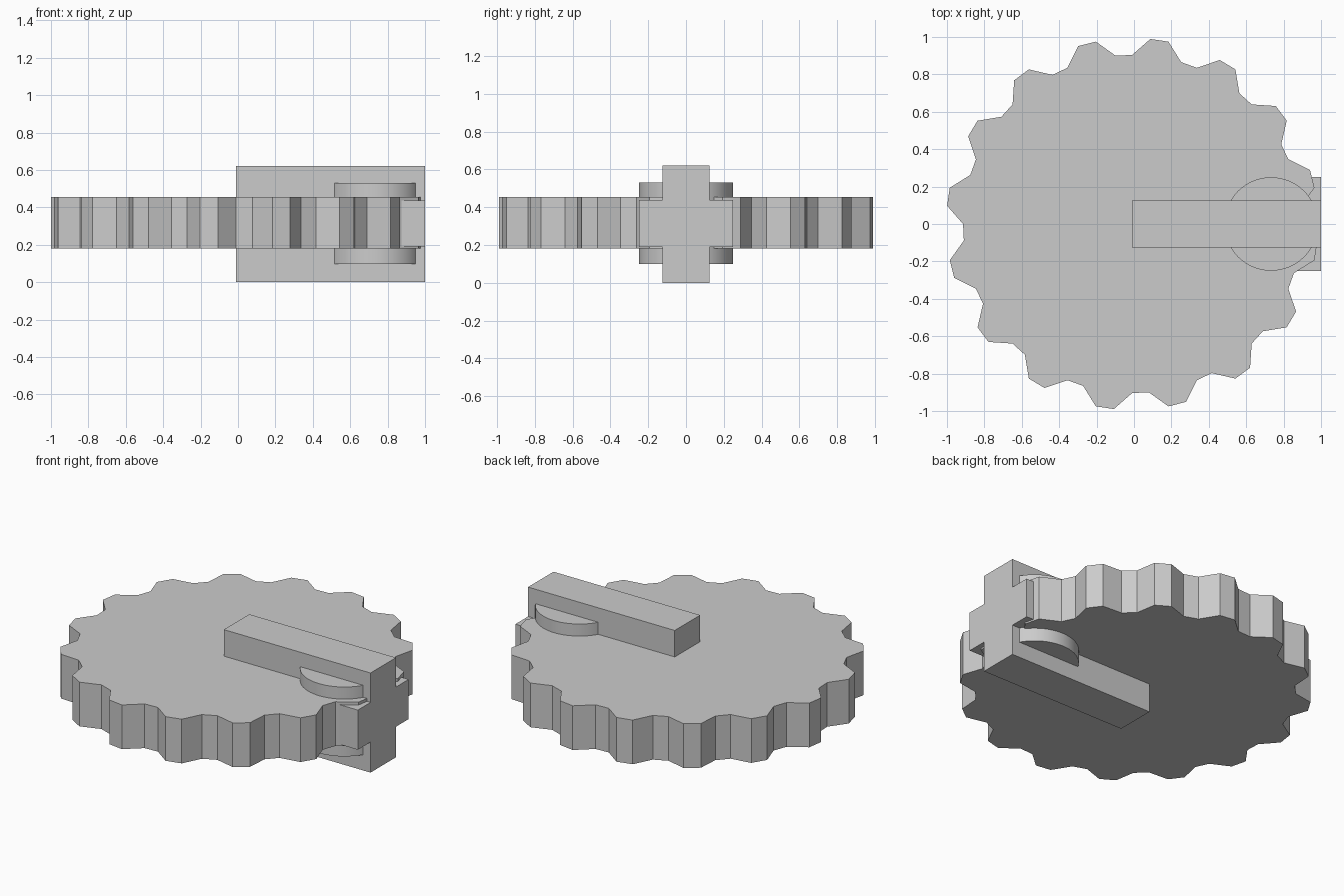
import bpy, bmesh
from math import cos, sin, radians, pi

if "Cube" in bpy.data.objects:
    bpy.data.objects.remove(bpy.data.objects["Cube"])


def prism(name, outline, z0, z1):
    """Extrude a closed XY outline from z0 to z1."""
    bm = bmesh.new()
    face = bm.faces.new([bm.verts.new((x, y, z0)) for x, y in outline])
    top = bmesh.ops.extrude_face_region(bm, geom=[face])["geom"]
    for v in top:
        if isinstance(v, bmesh.types.BMVert):
            v.co.z = z1
    bmesh.ops.recalc_face_normals(bm, faces=bm.faces)
    mesh = bpy.data.meshes.new(name)
    bm.to_mesh(mesh)
    bm.free()
    obj = bpy.data.objects.new(name, mesh)
    bpy.context.collection.objects.link(obj)
    return obj


def rect(x0, x1, half_y):
    return [(x0, -half_y), (x1, -half_y), (x1, half_y), (x0, half_y)]


# toothed wheel: 16 teeth, two tip points and two valley points each
TEETH, CX = 16, -0.01
step = 360 / (TEETH * 4)
wheel = []
for i in range(TEETH * 4):
    r = 0.994 if i % 4 < 2 else 0.904
    a = radians(11.25 + i * step)
    wheel.append((CX + r * cos(a), r * sin(a)))
prism("toothed_wheel", wheel, 0.18, 0.455)

# radial bar passing over and under the wheel
prism("clamp_bar", rect(-0.01, 1.0, 0.125), 0.0, 0.62)

# cross block at the outer end, set into the wheel rim
prism("cross_block", rect(0.75, 1.0, 0.25), 0.19, 0.437)

# round pin standing proud on both sides
N = 64
pin = prism("round_pin", [(0.733 + 0.25 * cos(2 * pi * i / N), 0.25 * sin(2 * pi * i / N))
                          for i in range(N)], 0.098, 0.53)
bpy.context.view_layer.objects.active = pin
pin.select_set(True)
bpy.ops.object.shade_smooth_by_angle(angle=radians(30))
